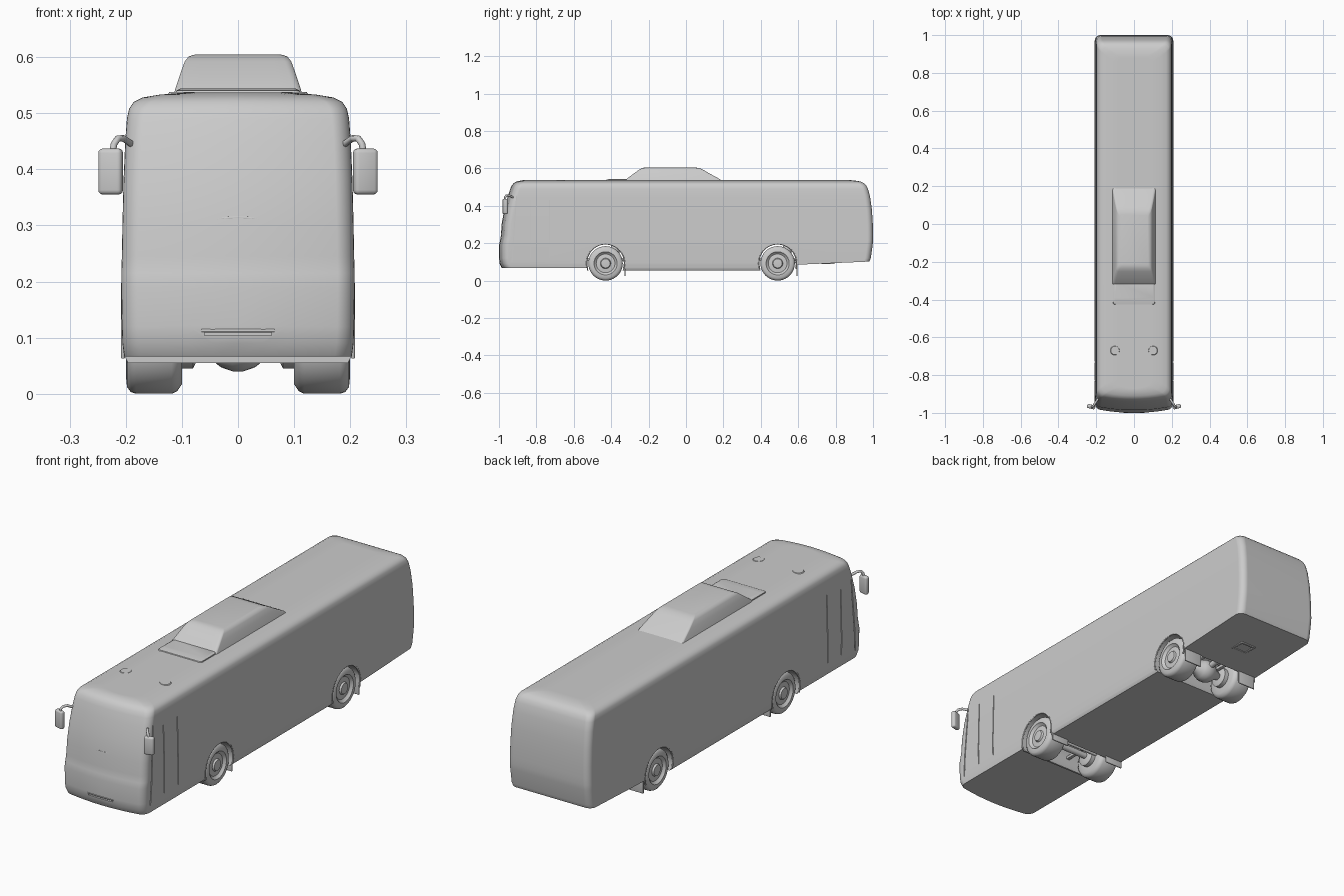
import bpy, bmesh, math
from mathutils import Matrix, Vector

if "Cube" in bpy.data.objects:
    bpy.data.objects.remove(bpy.data.objects["Cube"])


def finish(name, bm, angle=35):
    bmesh.ops.recalc_face_normals(bm, faces=bm.faces)
    me = bpy.data.meshes.new(name)
    bm.to_mesh(me)
    bm.free()
    ob = bpy.data.objects.new(name, me)
    bpy.context.collection.objects.link(ob)
    smooth(ob, angle)
    return ob


def smooth(ob, angle):
    bpy.ops.object.select_all(action='DESELECT')
    ob.select_set(True)
    bpy.context.view_layer.objects.active = ob
    bpy.ops.object.shade_smooth_by_angle(angle=math.radians(angle))


def plan_ring(z, w, y0, y1, r, bulge):
    """Rounded rectangle in plan whose front edge bows forward."""
    pts = []
    for cx, cy, a0 in ((w - r, y1 - r, 0), (r - w, y1 - r, 90), (r - w, y0 + r, 180), (w - r, y0 + r, 270)):
        for i in range(7):
            a = math.radians(a0 + 15 * i)
            pts.append([cx + r * math.cos(a), cy + r * math.sin(a), z])
        if a0 == 180:
            pts += [[(w - r) * (i / 4 - 1), y0, z] for i in range(1, 8)]
    for p in pts:
        if p[1] < y0 + r + 1e-5:
            p[1] += bulge * (p[0] / w) ** 2
    return pts


def loft(name, rings, angle=35):
    bm = bmesh.new()
    loops = [[bm.verts.new(p) for p in ring] for ring in rings]
    n = len(loops[0])
    for a, b in zip(loops, loops[1:]):
        for i in range(n):
            bm.faces.new((a[i], a[(i + 1) % n], b[(i + 1) % n], b[i]))
    bm.faces.new(loops[0])
    bm.faces.new(loops[-1])
    return finish(name, bm, angle)


def box(name, loc, size, bevel=0.0, rot=None):
    bm = bmesh.new()
    bmesh.ops.create_cube(bm, size=1)
    bmesh.ops.scale(bm, vec=size, verts=bm.verts)
    if bevel:
        bmesh.ops.bevel(bm, geom=bm.edges[:], offset=bevel, segments=3, profile=0.5, affect='EDGES')
    m = Matrix.Translation(loc) @ (Matrix.Rotation(math.radians(rot[0]), 4, rot[1]) if rot else Matrix())
    bmesh.ops.transform(bm, matrix=m, verts=bm.verts)
    return finish(name, bm)


def lathe_x(name, profile, loc, side=1, seg=40):
    """Spin (x, radius) points around the x axis."""
    rings = [[(loc[0] + side * x, loc[1] + r * math.cos(2 * math.pi * i / seg),
               loc[2] + r * math.sin(2 * math.pi * i / seg)) for i in range(seg)] for x, r in profile]
    return loft(name, rings)


def tube(name, pts, radius):
    cu = bpy.data.curves.new(name, 'CURVE')
    cu.dimensions = '3D'
    cu.bevel_depth = radius
    cu.bevel_resolution = 2
    cu.use_fill_caps = True
    sp = cu.splines.new('POLY')
    sp.points.add(len(pts) - 1)
    for p, co in zip(sp.points, pts):
        p.co = (*co, 1)
    ob = bpy.data.objects.new(name, cu)
    bpy.context.collection.objects.link(ob)
    return ob


def cut(ob, cutter):
    m = ob.modifiers.new('cut', 'BOOLEAN')
    m.operation = 'DIFFERENCE'
    m.solver = 'EXACT'
    m.object = cutter
    bpy.context.view_layer.objects.active = ob
    bpy.ops.object.modifier_apply(modifier=m.name)
    bpy.data.objects.remove(cutter)


# Body shell: z, half width, front y, back y, corner radius
levels = [(0.055, 0.196, -0.970, 0.950, 0.03), (0.068, 0.203, -0.985, 0.965, 0.03),
          (0.090, 0.206, -0.996, 0.975, 0.03), (0.120, 0.207, -1.000, 0.988, 0.03),
          (0.190, 0.208, -1.000, 0.998, 0.03), (0.215, 0.208, -0.994, 1.000, 0.03),
          (0.245, 0.207, -0.989, 1.000, 0.03), (0.300, 0.206, -0.986, 0.999, 0.03),
          (0.380, 0.204, -0.972, 0.994, 0.03), (0.450, 0.201, -0.953, 0.984, 0.03),
          (0.490, 0.198, -0.940, 0.973, 0.03), (0.508, 0.194, -0.932, 0.964, 0.03),
          (0.520, 0.186, -0.922, 0.953, 0.03), (0.528, 0.170, -0.910, 0.938, 0.03),
          (0.533, 0.140, -0.893, 0.915, 0.03), (0.537, 0.090, -0.870, 0.880, 0.03)]
body = loft('bus_body', [plan_ring(*lv, 0.022) for lv in levels])

# Raised undersides, full-width wheel wells, door seams and grille slot
cut(body, box('cutter', (0, 0.85, 0.046), (0.6, 0.55, 0.1), rot=(2.5, 'X')))
cut(body, box('cutter', (0, -0.83, 0.016), (0.6, 0.6, 0.1)))
AXLES = (-0.43, 0.49)
for y in AXLES:
    cut(body, lathe_x('cutter', [(-0.3, 0.1), (0.3, 0.1)], (0, y, 0.095), seg=48))
for s in (-1, 1):
    for y, z0, z1 in ((-0.83, 0.12, 0.43), (-0.73, 0.12, 0.43)):
        cut(body, box('cutter', (s * 0.209, y, (z0 + z1) / 2), (0.018, 0.004, z1 - z0)))
    cut(body, box('cutter', (s * 0.209, -0.918, 0.28), (0.018, 0.005, 0.36), rot=(-4, 'X')))
cut(body, box('cutter', (0, -1.0, 0.107), (0.12, 0.03, 0.007)))
smooth(body, 35)
body.modifiers.new('even_shading', 'WEIGHTED_NORMAL').keep_sharp = True

# Roof unit, low roof plate and vents
pod = [(0.525, 0.116, -0.335, 0.205, 0.012), (0.543, 0.112, -0.318, 0.180, 0.012),
       (0.570, 0.103, -0.282, 0.130, 0.012), (0.592, 0.095, -0.252, 0.092, 0.012),
       (0.601, 0.088, -0.236, 0.072, 0.012), (0.605, 0.075, -0.220, 0.050, 0.012)]
loft('roof_unit', [plan_ring(*lv, 0) for lv in pod])
loft('roof_plate', [plan_ring(0.525, 0.112, -0.435, -0.31, 0.012, 0), plan_ring(0.540, 0.110, -0.425, -0.31, 0.012, 0),
                    plan_ring(0.544, 0.102, -0.40, -0.31, 0.012, 0)])
for s in (-1, 1):
    loft('roof_vent', [plan_ring(0.528, 0.03, -0.03, 0.03, 0.028, 0), plan_ring(0.538, 0.022, -0.022, 0.022, 0.02, 0)]
         ).location = (s * 0.1, -0.67, 0)

# Front brow crease and bumper lip above the slot
tube('front_brow', [(x, -0.981 + 0.022 * (x / 0.207) ** 2, 0.314 - 2.2 * x * x)
                    for x in [i * 0.015 - 0.12 for i in range(17)]], 0.003)
tube('grille_lip', [(x, -0.998 + 0.022 * (x / 0.207) ** 2, 0.1125) for x in (-0.065, -0.03, 0, 0.03, 0.065)], 0.003)

# Wheels: tread, shoulder, dished rim and hub
tyre = [(0.000, 0.04), (0.000, 0.075), (0.008, 0.087), (0.018, 0.092), (0.082, 0.092), (0.091, 0.089),
        (0.098, 0.080), (0.099, 0.062), (0.094, 0.058), (0.088, 0.050), (0.090, 0.028), (0.098, 0.024), (0.099, 0.012)]
for y in AXLES:
    where = 'front' if y < 0 else 'rear'
    for s in (-1, 1):
        lathe_x(where + '_wheel', tyre, (s * 0.1, y, 0.092), s)
        lathe_x(where + '_brake_drum', [(0.075, 0.035), (0.08, 0.045), (0.105, 0.045)], (0, y, 0.09), s, 24)
        # Wheel arch lip
        arc = [math.radians(-18 + 216 * i / 28) for i in range(29)]
        tube(where + '_arch_lip', [(s * 0.205, y + 0.101 * math.cos(a), 0.095 + 0.101 * math.sin(a)) for a in arc], 0.0035)
        # Mud flap behind the wheel
        low = 0.025
        top = 0.075 if y < 0 else 0.115
        box(where + '_mud_flap', (s * 0.155, y + 0.103, (low + top) / 2), (0.09, 0.006, top - low), 0.002)
        # Suspension rails and air springs in the well
        box(where + '_spring_rail', (s * 0.06, y, 0.115), (0.018, 0.2, 0.014), 0.003)
        lathe = loft(where + '_air_spring', [[(s * 0.06 + r * math.cos(i * math.pi / 8), y + 0.05 + r * math.sin(i * math.pi / 8), z)
                     for i in range(16)] for z, r in ((0.12, 0.018), (0.13, 0.024), (0.155, 0.024), (0.2, 0.018))])
    lathe_x(where + '_axle', [(-0.11, 0.014), (0.11, 0.014)], (0, y, 0.09), seg=16)

# Rear differential and drive shaft, front steering rod
lathe_x('differential', [(-0.08, 0.014), (-0.055, 0.024), (-0.03, 0.043), (-0.01, 0.05), (0.01, 0.05),
                         (0.03, 0.043), (0.055, 0.024), (0.08, 0.014)], (0, AXLES[1], 0.09), seg=28)
tube('drive_shaft', [(0, 0.5, 0.095), (0, 0.61, 0.11)], 0.014)
tube('steering_rod', [(-0.11, -0.385, 0.085), (0.11, -0.385, 0.085)], 0.007)

# Service hatch frame under the tail
for dx, dy, w, d in ((-0.035, 0, 0.01, 0.06), (0.035, 0, 0.01, 0.06), (0, -0.03, 0.08, 0.01), (0, 0.03, 0.08, 0.01)):
    box('service_hatch_frame', (dx, 0.76 + dy, 0.094), (w, d, 0.012), 0.002)

# Mirrors on short arms
for s in (-1, 1):
    box('side_mirror', (s * 0.227, -0.967, 0.396), (0.044, 0.022, 0.082), 0.008, rot=(s * 15, 'Z'))
    tube('mirror_arm', [(s * 0.19, -0.925, 0.445), (s * 0.204, -0.945, 0.455), (s * 0.214, -0.962, 0.455),
                        (s * 0.221, -0.967, 0.445), (s * 0.225, -0.967, 0.42)], 0.006)
